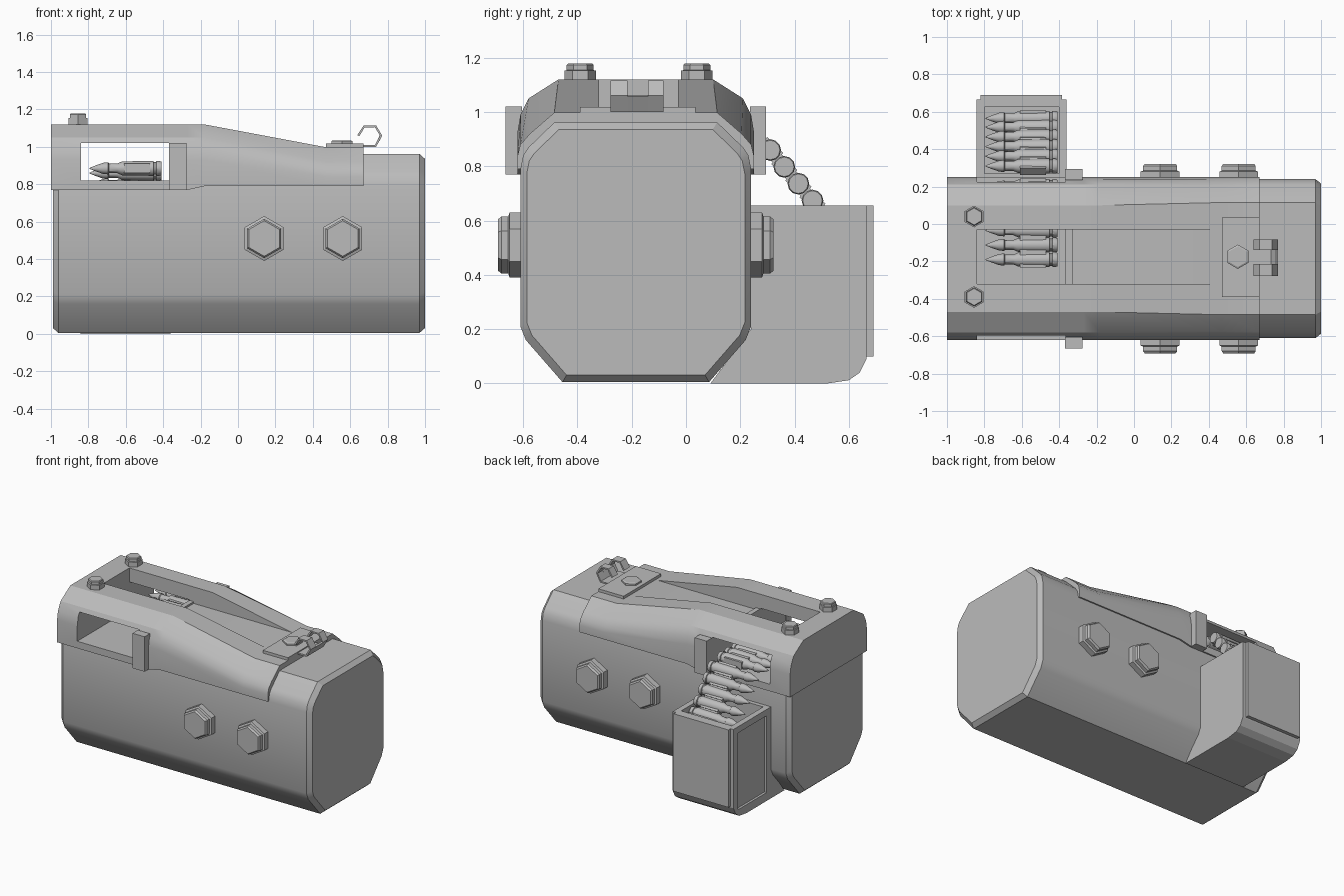
import bpy, bmesh, math
from mathutils import Matrix

if "Cube" in bpy.data.objects:
    bpy.data.objects.remove(bpy.data.objects["Cube"])

CY = -0.185  # centre line of the housing

metal = bpy.data.materials.new("grey metal")
metal.use_nodes = True
metal.diffuse_color = (0.5, 0.5, 0.5, 1)
metal.node_tree.nodes["Principled BSDF"].inputs["Base Color"].default_value = (0.5, 0.5, 0.5, 1)


def finish(name, bm, smooth=True):
    bmesh.ops.recalc_face_normals(bm, faces=bm.faces)
    mesh = bpy.data.meshes.new(name)
    bm.to_mesh(mesh)
    bm.free()
    mesh.materials.append(metal)
    ob = bpy.data.objects.new(name, mesh)
    bpy.context.collection.objects.link(ob)
    if smooth:
        shade(ob)
    return ob


def activate(ob):
    bpy.ops.object.select_all(action='DESELECT')
    ob.select_set(True)
    bpy.context.view_layer.objects.active = ob


def shade(ob):
    activate(ob)
    bpy.ops.object.shade_smooth_by_angle(angle=math.radians(30))


def loft(name, stations, smooth=True):
    """Join y-z sections placed along x and cap both ends."""
    bm = bmesh.new()
    rings = [[bm.verts.new((x, y, z)) for y, z in pts] for x, pts in stations]
    n = len(rings[0])
    for a, b in zip(rings, rings[1:]):
        for i in range(n):
            j = (i + 1) % n
            bm.faces.new((a[i], a[j], b[j], b[i]))
    bm.faces.new(rings[0])
    bm.faces.new(rings[-1])
    return finish(name, bm, smooth)


def box(name, x, y, z):
    pts = [(y[0], z[0]), (y[1], z[0]), (y[1], z[1]), (y[0], z[1])]
    return loft(name, [(x[0], pts), (x[1], pts)], False)


def mirrored(half):
    """Half section (distance from centre line, z) to a closed section."""
    return [(CY + d, z) for d, z in half] + [(CY - d, z) for d, z in reversed(half)]


def cut(ob, *cutters):
    for cutter in cutters:
        mod = ob.modifiers.new("cut", 'BOOLEAN')
        mod.operation, mod.solver, mod.object = 'DIFFERENCE', 'EXACT', cutter
        activate(ob)
        bpy.ops.object.modifier_apply(modifier=mod.name)


def turned(name, steps, loc, axis, sides=6, phase=0.0):
    """Stack of rings (height, radius) along an axis."""
    bm = bmesh.new()
    rings = []
    for h, r in steps:
        rings.append([bm.verts.new((r * math.cos(phase + math.tau * i / sides),
                                    r * math.sin(phase + math.tau * i / sides), h))
                      for i in range(sides)])
    for a, b in zip(rings, rings[1:]):
        for i in range(sides):
            j = (i + 1) % sides
            bm.faces.new((a[i], a[j], b[j], b[i]))
    bm.faces.new(rings[0])
    bm.faces.new(rings[-1])
    turn = {'z': Matrix(), 'y': Matrix.Rotation(-math.pi / 2, 4, 'X'),
            '-y': Matrix.Rotation(math.pi / 2, 4, 'X'),
            '-x': Matrix.Rotation(-math.pi / 2, 4, 'Y')}[axis]
    bmesh.ops.transform(bm, matrix=Matrix.Translation(loc) @ turn, verts=bm.verts)
    return finish(name, bm, sides > 6)


# Housing with bevelled ends
section = mirrored([(0.27, 0.005), (0.405, 0.16), (0.425, 0.21), (0.425, 0.79),
                    (0.415, 0.84), (0.395, 0.87), (0.3, 0.962)])
inset = [(CY + (y - CY) * 0.945, 0.48 + (z - 0.48) * 0.945) for y, z in section]
housing = loft("housing", [(-0.99, inset), (-0.96, section), (0.97, section), (1.0, inset)])

# Top cover, tall at the feed end and sloping down
def tall(base):
    return mirrored([(0.435, base), (0.435, 0.93), (0.425, 0.99), (0.395, 1.05), (0.285, 1.12)])

low = mirrored([(0.435, 0.79), (0.435, 0.84), (0.425, 0.88), (0.39, 0.92), (0.3, 0.998)])
cover = loft("top_cover", [(-1.0, tall(0.77)), (-0.27, tall(0.77)), (-0.18, tall(0.79)),
                           (0.47, low), (0.67, low)])

# Feed opening through the sides, and the long slot in the top
cutters = [box("feed_cutter", (-0.84, -0.365), (-1, 1), (0.82, 1.02)),
           box("well_cutter", (-0.84, -0.365), (-0.32, -0.03), (0.9, 1.3)),
           box("slot_cutter", (-0.84, 0.46), (-0.32, -0.03), (1.002, 1.3))]
cut(cover, *cutters)
cut(housing, *cutters[:2])
for ob in (cover, housing):
    shade(ob)

# Guide tabs beside the feed opening
for side, name in ((-1, "front_guide_tab"), (1, "rear_guide_tab")):
    y = CY + side * 0.48
    box(name, (-0.37, -0.275), sorted((y, y - side * 0.06)), (0.77, 1.02))
box("slot_crossbar", (-0.365, -0.33), (-0.32, -0.03), (1.0, 1.015))

# Side bolts
for x in (0.14, 0.56):
    for side, axis in ((1, 'y'), (-1, '-y')):
        turned("side_bolt", [(0, 0.12), (0.045, 0.12), (0.05, 0.105), (0.075, 0.105), (0.087, 0.095)],
               (x, CY + side * 0.42, 0.51), axis, phase=math.pi / 2)

# Cover bolts
for y in (0.04, -0.39):
    turned("cover_bolt", [(0, 0.058), (0.035, 0.058), (0.036, 0.05), (0.055, 0.05), (0.06, 0.045)],
           (-0.855, y, 1.118), 'z', phase=math.pi / 2)

# Latch plate, its bolt and the curled clasp
box("latch_plate", (0.47, 0.67), (-0.39, 0.035), (0.99, 1.018))
turned("latch_bolt", [(0, 0.065), (0.015, 0.065), (0.02, 0.055)], (0.555, -0.175, 1.015),
       'z', phase=math.pi / 2)


def strip(name, path, y, thickness=0.012):
    bm = bmesh.new()
    rows = [[bm.verts.new((x, yy, z)) for yy in y] for x, z in path]
    for a, b in zip(rows, rows[1:]):
        bm.faces.new((a[0], a[1], b[1], b[0]))
    ob = finish(name, bm, False)
    mod = ob.modifiers.new("thickness", 'SOLIDIFY')
    mod.thickness, mod.offset = thickness, 0
    return ob


curl = [(0.6, 1.005), (0.735, 1.005), (0.765, 1.06), (0.735, 1.11), (0.675, 1.11), (0.643, 1.06)]
strip("clasp_ear_front", curl, (-0.278, -0.215))
strip("clasp_ear_rear", curl, (-0.14, -0.082))
strip("clasp_middle", curl[:3], (-0.215, -0.14))

# Ammunition box: open top, recessed end panel, raised outer plate
profile = [(0.09, 0), (0.52, 0), (0.6, 0.012), (0.64, 0.04), (0.665, 0.09),
           (0.665, 0.655), (0.24, 0.655), (0.24, 0.2)]
ammo_box = loft("ammo_box", [(-0.842, profile), (-0.36, profile)], False)
box_cutters = [box("well_box_cutter", (-0.8, -0.4), (0.27, 0.625), (0.4, 0.8)),
               box("panel_cutter", (-0.9, -0.825), (0.29, 0.615), (0.06, 0.61))]
cut(ammo_box, *box_cutters)
box("ammo_box_plate", (-0.82, -0.385), (0.655, 0.69), (0.1, 0.655))

for ob in cutters + box_cutters:
    bpy.data.objects.remove(ob)

# Cartridge belt: level inside the feed, then hanging down into the box
belt = [(-0.19 + 0.078 * i, 0.885, 0) for i in range(6)]
belt += [(0.31 + 0.052 * i, 0.86 - 0.062 * i, -math.pi / 4) for i in range(5)]
belt += [(0.565, 0.585, 0)]
for y, z, tilt in belt:
    turned("cartridge", [(0, 0.036), (0.012, 0.04), (0.025, 0.04), (0.028, 0.034), (0.04, 0.034),
                         (0.043, 0.04), (0.21, 0.037), (0.235, 0.026), (0.28, 0.026),
                         (0.284, 0.032), (0.31, 0.03), (0.345, 0.018), (0.385, 0.002)],
           (-0.41, y, z), '-x', sides=12)
    link = box("belt_link", (-0.61, -0.47), (-0.042, 0.042), (-0.026, 0.026))
    link.location = (0, y, z)
    link.rotation_euler.x = tilt
